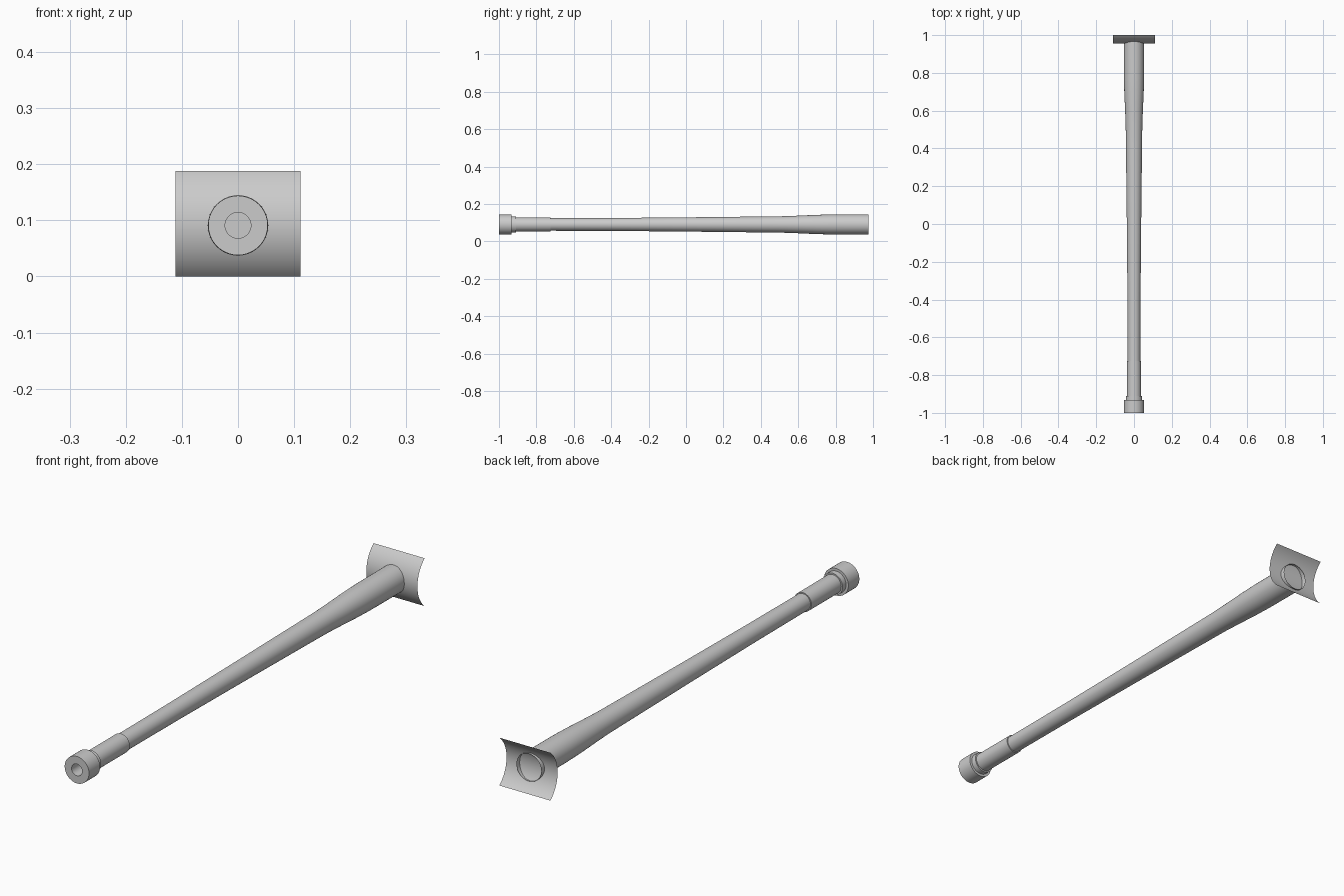
import bpy, bmesh, math

if "Cube" in bpy.data.objects:
    bpy.data.objects.remove(bpy.data.objects["Cube"])

AXIS_Z = 0.091
SIDES = 40

grey = bpy.data.materials.new("light grey")
grey.diffuse_color = (0.6, 0.6, 0.6, 1)
grey.use_nodes = True
grey.node_tree.nodes["Principled BSDF"].inputs["Base Color"].default_value = grey.diffuse_color


def finish(name, bm):
    mesh = bpy.data.meshes.new(name)
    bm.to_mesh(mesh)
    bm.free()
    mesh.materials.append(grey)
    ob = bpy.data.objects.new(name, mesh)
    bpy.context.collection.objects.link(ob)
    bpy.ops.object.select_all(action='DESELECT')
    bpy.context.view_layer.objects.active = ob
    ob.select_set(True)
    bpy.ops.object.shade_smooth_by_angle(angle=math.radians(30))
    return ob


def lathe(name, profile, cap_start=False):
    """Turn (y, radius) points about the barrel axis."""
    bm = bmesh.new()
    rings = []
    for y, r in profile:
        rings.append([bm.verts.new((r * math.cos(a), y, AXIS_Z + r * math.sin(a)))
                      for a in (2 * math.pi * i / SIDES for i in range(SIDES))])
    for a, b in zip(rings, rings[1:]):
        for i in range(SIDES):
            j = (i + 1) % SIDES
            bm.faces.new((a[i], b[i], b[j], a[j]))
    if cap_start:
        bm.faces.new(rings[0])
    return finish(name, bm)


# Muzzle collar with blind bore, stepping down behind to the barrel neck
lathe("muzzle_collar", [(-0.94, 0.023), (-1.0, 0.023), (-1.0, 0.053),
                        (-0.932, 0.053), (-0.932, 0.043), (-0.91, 0.043),
                        (-0.91, 0.037)], cap_start=True)

# Neck sleeve between collar and main tube
lathe("neck_sleeve", [(-0.91, 0.0375), (-0.725, 0.0375), (-0.725, 0.033)])

# Tapered main tube, open at the breech end
lathe("barrel_tube", [(-0.725, 0.0335), (-0.4, 0.0345), (0.0, 0.038),
                      (0.4, 0.0425), (0.52, 0.044), (0.6, 0.047),
                      (0.7, 0.0515), (0.78, 0.0535), (0.975, 0.054)])

# Curved mount plate: thin arc bulging towards the muzzle
HALF_H, SAG, HALF_W, STEPS = 0.094, 0.045, 0.111, 24
R = (HALF_H ** 2 + SAG ** 2) / (2 * SAG)
span = math.asin(HALF_H / R)
bm = bmesh.new()
rows = []
for i in range(STEPS + 1):
    t = span * (2 * i / STEPS - 1)
    y, z = 1.0 - SAG + R * (1 - math.cos(t)), HALF_H + R * math.sin(t)
    rows.append([bm.verts.new((x, y, z)) for x in (-HALF_W, HALF_W)])
for a, b in zip(rows, rows[1:]):
    bm.faces.new((a[0], a[1], b[1], b[0]))
finish("mount_plate", bm)
